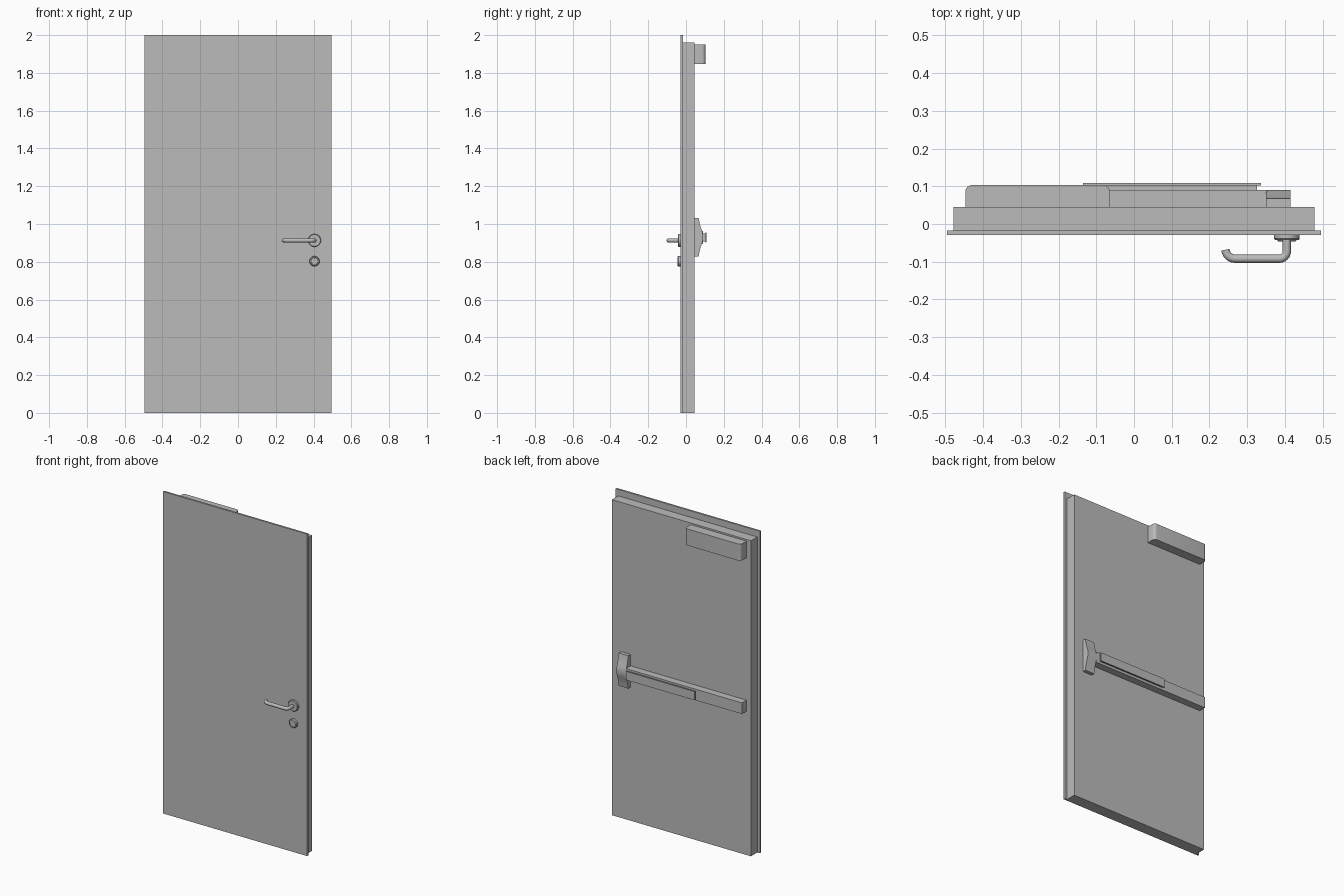
import bpy, bmesh
from math import cos, sin, radians

cube = bpy.data.objects.get("Cube")
if cube:
    bpy.data.objects.remove(cube)

grey = bpy.data.materials.new("plain grey")
grey.use_nodes = True
tone = (0.5, 0.5, 0.5, 1)
grey.diffuse_color = tone
grey.node_tree.nodes["Principled BSDF"].inputs["Base Color"].default_value = tone


def finish(name, bm, smooth=False):
    bmesh.ops.recalc_face_normals(bm, faces=bm.faces[:])
    mesh = bpy.data.meshes.new(name)
    bm.to_mesh(mesh)
    bm.free()
    ob = bpy.data.objects.new(name, mesh)
    bpy.context.collection.objects.link(ob)
    mesh.materials.append(grey)
    if smooth:
        bpy.ops.object.select_all(action='DESELECT')
        ob.select_set(True)
        bpy.context.view_layer.objects.active = ob
        bpy.ops.object.shade_smooth_by_angle(angle=radians(35))
    return ob


def prism(name, points, axis, lo, hi, smooth=False):
    """Extrude a closed profile along x (points are y, z) or z (points are x, y)."""
    bm = bmesh.new()
    place = (lambda p: (lo, *p)) if axis == 'x' else (lambda p: (*p, lo))
    face = bm.faces.new([bm.verts.new(place(p)) for p in points])
    new = bmesh.ops.extrude_face_region(bm, geom=[face])["geom"]
    move = (hi - lo, 0, 0) if axis == 'x' else (0, 0, hi - lo)
    bmesh.ops.translate(bm, vec=move, verts=[g for g in new if isinstance(g, bmesh.types.BMVert)])
    return finish(name, bm, smooth)


def box(name, x, y, z):
    pts = [(x[0], y[0]), (x[1], y[0]), (x[1], y[1]), (x[0], y[1])]
    return prism(name, pts, 'z', *z)


def arc(cx, cy, r, start, end, steps=6):
    return [(cx + r * cos(radians(start + (end - start) * i / steps)),
             cy + r * sin(radians(start + (end - start) * i / steps)))
            for i in range(steps + 1)]


def turned(name, x, z, profile, sides=32):
    """Round part on the front face; profile is a list of (radius, y)."""
    bm = bmesh.new()
    rings = [[bm.verts.new((x + r * cos(radians(360 * i / sides)), y,
                            z + r * sin(radians(360 * i / sides))))
              for i in range(sides)] for r, y in profile]
    for a, b in zip(rings, rings[1:]):
        for i in range(sides):
            j = (i + 1) % sides
            bm.faces.new((a[i], a[j], b[j], b[i]))
    bm.faces.new(rings[0])
    bm.faces.new(rings[-1])
    return finish(name, bm, True)


# Door leaf with its overlapping front sheet
box("front_sheet", (-0.495, 0.495), (-0.029, -0.017), (0, 2))
box("door_leaf", (-0.478, 0.478), (-0.017, 0.045), (0, 1.96))

# Door closer with rounded outer ends
x0, x1, y0, y1, r = -0.447, -0.064, 0.045, 0.103, 0.018
outline = [(x0, y0), (x1, y0)] + arc(x1 - r, y1 - r, r, 0, 90) + arc(x0 + r, y1 - r, r, 90, 180)
prism("door_closer", outline, 'z', 1.847, 1.95, True)

# Push bar: rail, raised neck and press pad
box("push_rail", (-0.447, 0.352), (0.045, 0.09), (0.893, 0.962))
box("pad_neck", (-0.13, 0.326), (0.09, 0.102), (0.908, 0.95))
box("press_pad", (-0.135, 0.336), (0.102, 0.109), (0.902, 0.956))

# Latch housing swelling outward at mid height
upper = [(0.067, 1.033), (0.071, 1.01), (0.078, 0.983), (0.086, 0.96), (0.09, 0.945)]
lower = [(y, 1.862 - z) for y, z in reversed(upper)]
prism("latch_housing", [(0.045, 1.033)] + upper + lower + [(0.045, 0.829)], 'x', 0.35, 0.415, True)

# Rosette and key cylinder
turned("handle_rosette", 0.405, 0.913, [(0.034, -0.028), (0.034, -0.039), (0.031, -0.043)])
turned("key_cylinder", 0.405, 0.803,
       [(0.027, -0.028), (0.027, -0.041), (0.023, -0.046), (0.019, -0.046), (0.018, -0.043)])

# Lever handle swept along a bent path
path = [(0.405, -0.035)] + arc(0.385, -0.072, 0.02, 0, -90) + arc(0.268, -0.066, 0.026, 270, 185)
curve = bpy.data.curves.new("lever_path", 'CURVE')
curve.dimensions = '3D'
curve.bevel_depth = 0.011
curve.bevel_resolution = 4
curve.use_fill_caps = True
spline = curve.splines.new('POLY')
spline.points.add(len(path) - 1)
for point, (x, y) in zip(spline.points, path):
    point.co = (x, y, 0.913, 1)
sweep = bpy.data.objects.new("lever_path", curve)
bpy.context.collection.objects.link(sweep)
bm = bmesh.new()
bm.from_mesh(sweep.to_mesh())
sweep.to_mesh_clear()
bpy.data.objects.remove(sweep)
bmesh.ops.remove_doubles(bm, verts=bm.verts[:], dist=0.0001)
finish("lever_handle", bm, True)
